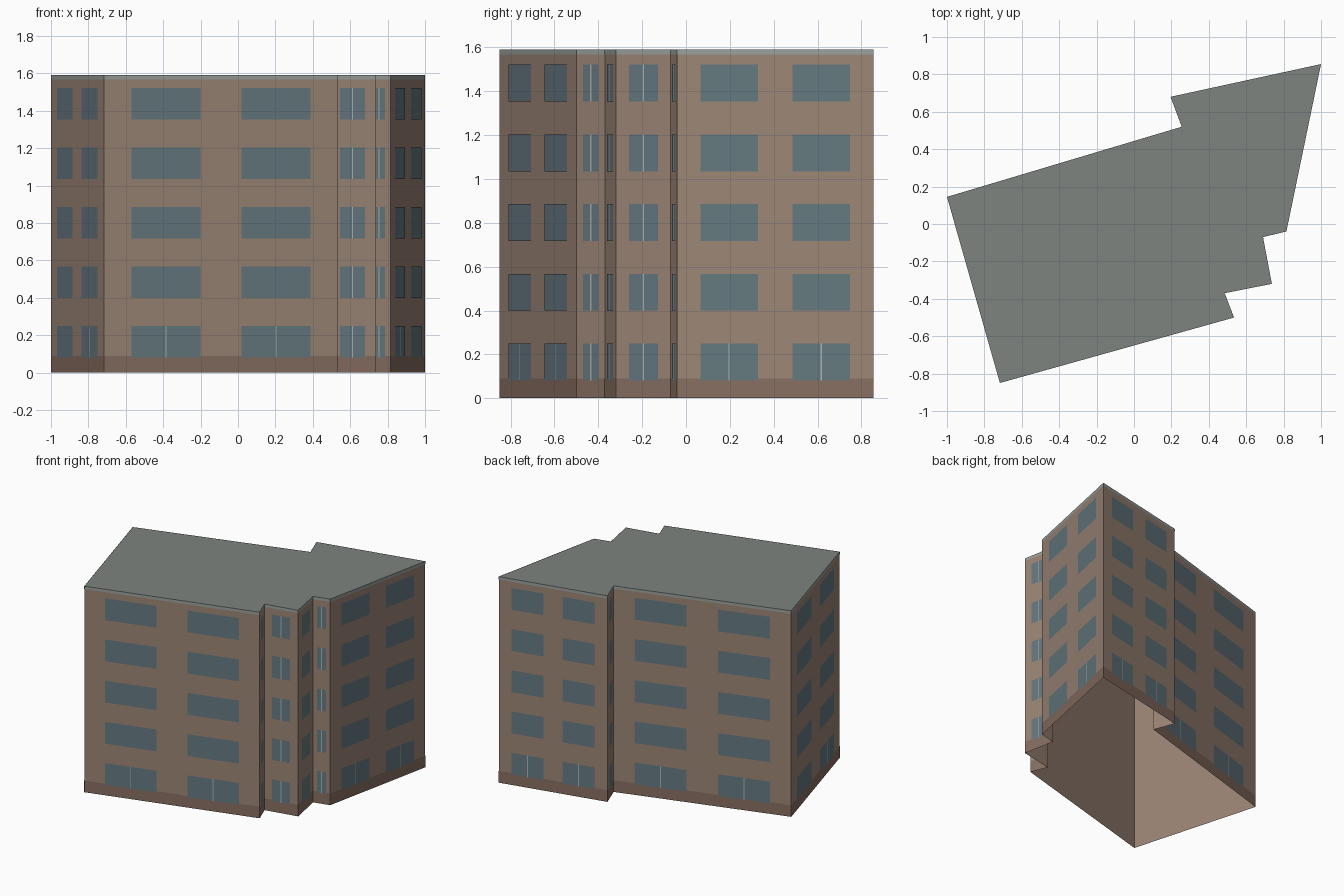
import bpy
from mathutils import Vector

if "Cube" in bpy.data.objects:
    bpy.data.objects.remove(bpy.data.objects["Cube"])

HEIGHT, FLOORS, STEP = 1.59, 5, 0.318
PLINTH_H, CORNICE_H = 0.09, 0.022
SILL, WIN_H = 0.081, 0.168

# Footprint, counter-clockwise seen from above
FOOT = [(-1.0, 0.145), (-0.717, -0.85), (0.535, -0.5), (0.485, -0.37),
        (0.737, -0.32), (0.69, -0.07), (0.815, -0.04), (1.0, 0.855),
        (0.195, 0.68), (0.255, 0.52)]


def material(name, rgb):
    m = bpy.data.materials.new(name)
    m.diffuse_color = (*rgb, 1)
    m.use_nodes = True
    m.node_tree.nodes["Principled BSDF"].inputs["Base Color"].default_value = m.diffuse_color
    return m


def build(name, quads, mat):
    """Make one object from a list of separate polygons."""
    verts, faces = [], []
    for q in quads:
        faces.append(list(range(len(verts), len(verts) + len(q))))
        verts += [tuple(v) for v in q]
    me = bpy.data.meshes.new(name)
    me.from_pydata(verts, [], faces)
    me.materials.append(mat)
    ob = bpy.data.objects.new(name, me)
    bpy.context.collection.objects.link(ob)
    return ob


def panel(a, b, u0, u1, z0, z1, off=0.0):
    """Upright rectangle on wall a-b between fractions u0 and u1."""
    a, b = Vector((*a, 0)), Vector((*b, 0))
    d = b - a
    n = Vector((d.y, -d.x, 0)).normalized() * off
    p, q = a + d * u0 + n, a + d * u1 + n
    return [p + Vector((0, 0, z0)), q + Vector((0, 0, z0)),
            q + Vector((0, 0, z1)), p + Vector((0, 0, z1))]


brick = material("brick", (0.33, 0.235, 0.18))
base = material("plinth", (0.24, 0.155, 0.12))
grey = material("roof_grey", (0.205, 0.23, 0.215))
trim = material("cornice_grey", (0.32, 0.35, 0.33))
glass = material("glass", (0.13, 0.19, 0.215))
bar = material("window_bar", (0.42, 0.45, 0.43))

walls, plinth, cornice, windows, bars = [], [], [], [], []
for i, a in enumerate(FOOT):
    b = FOOT[(i + 1) % len(FOOT)]
    length = (Vector(b) - Vector(a)).length
    walls.append(panel(a, b, 0, 1, 0, HEIGHT))
    plinth.append(panel(a, b, 0, 1, 0, PLINTH_H, 0.001))
    cornice.append(panel(a, b, 0, 1, HEIGHT - CORNICE_H, HEIGHT, 0.001))

    # Long walls carry two windows per floor, short ones a single window
    single = length < 0.5
    spans = [(0.235, 0.765)] if single else [(0.118, 0.412), (0.588, 0.882)]
    for k in range(FLOORS):
        z0 = SILL + k * STEP
        for u0, u1 in spans:
            windows.append(panel(a, b, u0, u1, z0, z0 + WIN_H, 0.002))
            # Centre bars on the ground floor and on all single windows
            if k == 0 or single:
                mid, half = (u0 + u1) / 2, 0.003 / length
                bars.append(panel(a, b, mid - half, mid + half,
                                  z0, z0 + WIN_H, 0.003))

# Open-bottomed wall shell, flat roof and surface details
build("walls", walls, brick)
build("roof", [[(x, y, HEIGHT) for x, y in FOOT]], grey)
build("plinth", plinth, base)
build("cornice", cornice, trim)
build("windows", windows, glass)
build("window_bars", bars, bar)
